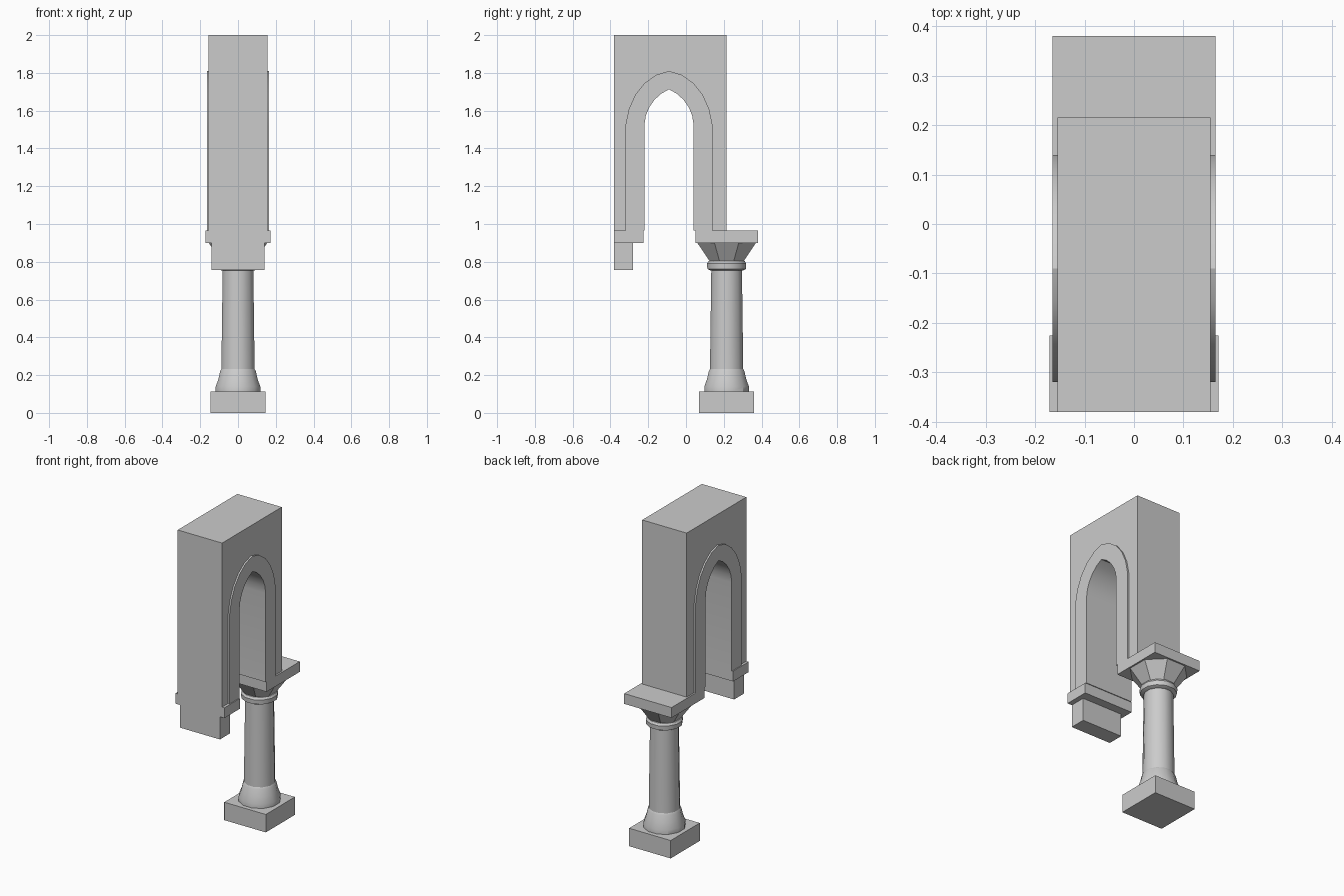
import bpy, bmesh, math

if "Cube" in bpy.data.objects:
    bpy.data.objects.remove(bpy.data.objects["Cube"])

AXIS_Y = -0.09    # centre line of the arch
COL_Y = 0.215     # centre line of the column


def finish(name, bm, smooth=None):
    bmesh.ops.recalc_face_normals(bm, faces=bm.faces)
    me = bpy.data.meshes.new(name)
    bm.to_mesh(me)
    bm.free()
    ob = bpy.data.objects.new(name, me)
    bpy.context.collection.objects.link(ob)
    if smooth:
        bpy.ops.object.select_all(action='DESELECT')
        ob.select_set(True)
        bpy.context.view_layer.objects.active = ob
        bpy.ops.object.shade_smooth_by_angle(angle=math.radians(smooth))
    return ob


def box(name, x, y0, y1, z0, z1):
    prism(name, [(y0, z0), (y1, z0), (y1, z1), (y0, z1)], -x, x)


def prism(name, outline, x0, x1, smooth=None):
    """Extrude a (y, z) outline along x."""
    bm = bmesh.new()
    face = bm.faces.new([bm.verts.new((x0, y, z)) for y, z in outline])
    ext = bmesh.ops.extrude_face_region(bm, geom=[face])
    verts = [v for v in ext['geom'] if isinstance(v, bmesh.types.BMVert)]
    bmesh.ops.translate(bm, verts=verts, vec=(x1 - x0, 0, 0))
    return finish(name, bm, smooth)


def turned(name, profile, sides, smooth=None):
    """Stack flat-fronted polygon rings of (apothem, z) around the column axis."""
    bm = bmesh.new()
    rings = []
    for r, z in profile:
        r /= math.cos(math.pi / sides)
        rings.append([bm.verts.new((r * math.cos(a), COL_Y + r * math.sin(a), z))
                      for a in (2 * math.pi * (i + 0.5) / sides for i in range(sides))])
    for lo, hi in zip(rings, rings[1:]):
        for i in range(sides):
            j = (i + 1) % sides
            bm.faces.new((lo[i], lo[j], hi[j], hi[i]))
    bm.faces.new(rings[0])
    bm.faces.new(rings[-1])
    return finish(name, bm, smooth)


def arch_line(half):
    """Mirror a half profile (offset, z) from the +y foot over the apex to the -y foot."""
    return ([(AXIS_Y + d, z) for d, z in half] +
            [(AXIS_Y - d, z) for d, z in reversed(half[:-1])])


inner = arch_line([(0.13, 0.965), (0.13, 1.525), (0.123, 1.573), (0.105, 1.617),
                   (0.078, 1.656), (0.043, 1.689), (0, 1.713)])
outer = arch_line([(0.23, 0.965), (0.23, 1.525), (0.212, 1.61), (0.178, 1.685),
                   (0.128, 1.747), (0.067, 1.79), (0, 1.81)])

# Wall with pointed opening
prism("arch_wall", [(-0.38, 0.965), (-0.38, 2.0), (0.215, 2.0), (0.215, 0.965)] + inner,
      -0.155, 0.155, 30)

# Raised arch moulding on both faces
for side, sx in (("right", 1), ("left", -1)):
    prism("arch_trim_" + side, outer + inner[::-1], sx * 0.155, sx * 0.165, 30)

# Wall-side impost and corbel
box("wall_impost", 0.171, -0.38, -0.225, 0.9, 0.965)
box("wall_corbel", 0.14, -0.38, -0.28, 0.757, 0.9)

# Column: plinth, shaft with flared foot, neck ring, capital, abacus
box("column_plinth", 0.145, COL_Y - 0.145, COL_Y + 0.145, 0, 0.113)
turned("column_shaft", [(0.118, 0.113), (0.118, 0.14), (0.104, 0.178), (0.094, 0.222),
                        (0.088, 0.232), (0.081, 0.765)], 12, 30)
turned("neck_ring", [(0.085, 0.753), (0.102, 0.762), (0.104, 0.79),
                     (0.096, 0.803), (0.085, 0.806)], 12, 30)
turned("column_capital", [(0.09, 0.803), (0.155, 0.9)], 8)
box("column_abacus", 0.165, 0.05, 0.38, 0.9, 0.965)
